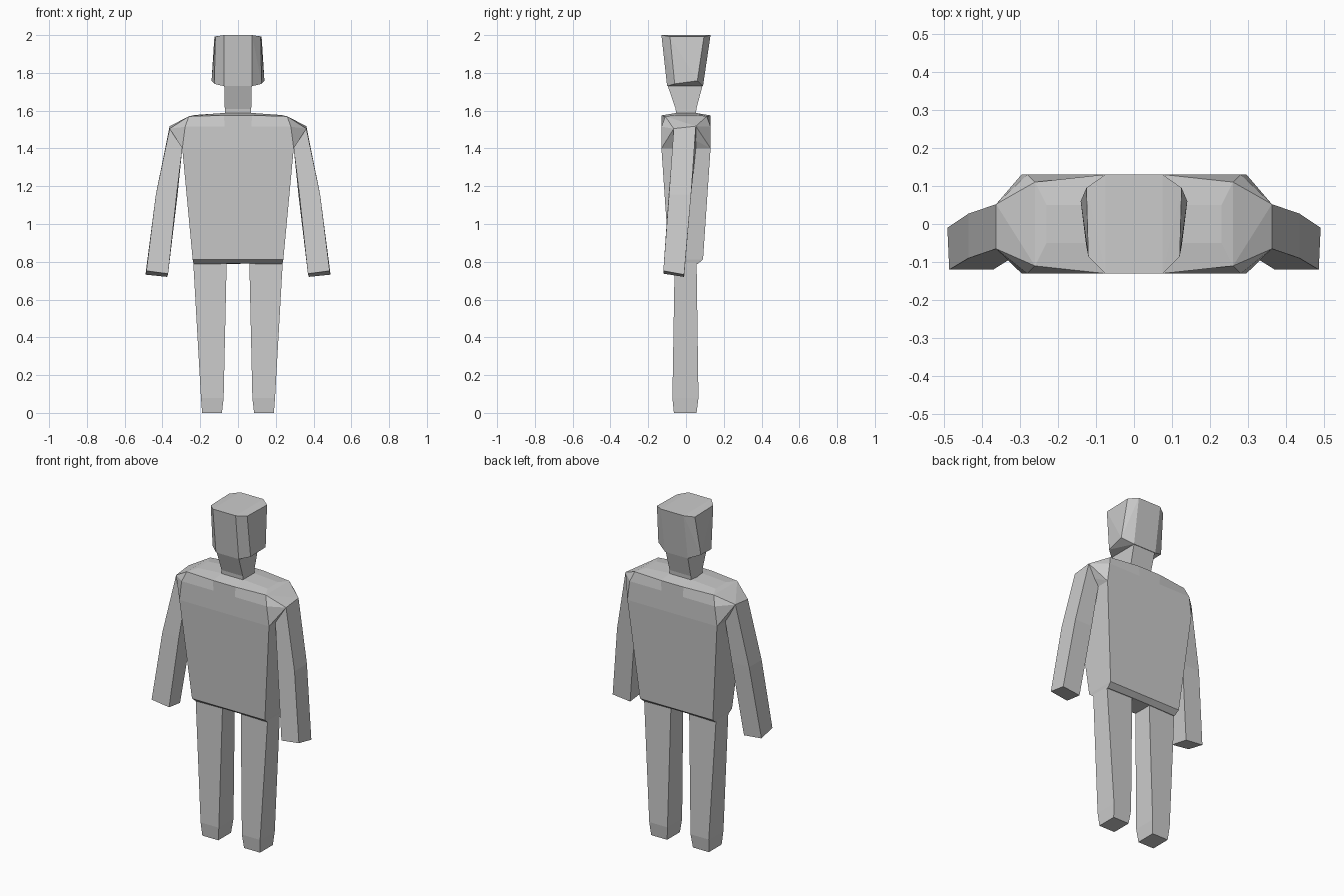
import bpy
import bmesh

cube = bpy.data.objects.get("Cube")
if cube:
    bpy.data.objects.remove(cube, do_unlink=True)

grey = bpy.data.materials.new("plain_grey")
grey.use_nodes = True
COLOUR = (0.6, 0.6, 0.6, 1)
grey.diffuse_color = COLOUR
grey.node_tree.nodes["Principled BSDF"].inputs["Base Color"].default_value = COLOUR


def finish(name, bm):
    bmesh.ops.recalc_face_normals(bm, faces=bm.faces)
    mesh = bpy.data.meshes.new(name)
    bm.to_mesh(mesh)
    bm.free()
    mesh.materials.append(grey)
    obj = bpy.data.objects.new(name, mesh)
    bpy.context.scene.collection.objects.link(obj)
    return obj


def loft(name, rings):
    """Skin a stack of equal rings and close both ends."""
    bm = bmesh.new()
    loops = [[bm.verts.new(p) for p in ring] for ring in rings]
    n = len(loops[0])
    for a, b in zip(loops, loops[1:]):
        for i in range(n):
            j = (i + 1) % n
            bm.faces.new((a[i], a[j], b[j], b[i]))
    bm.faces.new(loops[0][::-1])
    bm.faces.new(loops[-1])
    return finish(name, bm)


def hull(name, points):
    """Wrap points in a faceted convex block."""
    bm = bmesh.new()
    verts = [bm.verts.new(p) for p in points]
    bmesh.ops.convex_hull(bm, input=verts)
    bmesh.ops.dissolve_limit(bm, angle_limit=0.02, verts=bm.verts, edges=bm.edges)
    return finish(name, bm)


def rect(x0, x1, y0, y1, z):
    return [(x0, y0, z), (x1, y0, z), (x1, y1, z), (x0, y1, z)]


def flip(points, side):
    return [(x * side, y, z) for x, y, z in points]


# Head: wide flat top tapering to the jaw, with chamfered corners
half_head = [
    (0.075, -0.13, 2.0), (0.075, 0.13, 2.0),
    (0.12, -0.085, 1.992), (0.125, 0.095, 1.992),
    (0.075, -0.10, 1.73), (0.075, 0.09, 1.73),
    (0.125, -0.06, 1.742), (0.14, 0.06, 1.758),
]
hull("head", half_head + flip(half_head, -1))

# Neck: narrows front to back towards the shoulders
loft("neck", [
    rect(-0.07, 0.07, -0.052, 0.052, 1.57),
    rect(-0.07, 0.07, -0.055, 0.055, 1.61),
    rect(-0.073, 0.073, -0.098, 0.088, 1.735),
])


# Torso: each ring has a narrow middle panel and two side panels
def torso_ring(mid, w, y_mid, y_side, z_mid, z_side):
    front = [(-w, -y_side, z_side), (-mid, -y_mid, z_mid),
             (mid, -y_mid, z_mid), (w, -y_side, z_side)]
    return front + [(x, -y, z) for x, y, z in reversed(front)]


loft("torso", [
    torso_ring(0.055, 0.235, 0.06, 0.06, 0.79, 0.787),
    torso_ring(0.055, 0.24, 0.09, 0.09, 0.812, 0.812),
    torso_ring(0.065, 0.295, 0.13, 0.13, 1.4, 1.4),
    torso_ring(0.07, 0.28, 0.13, 0.13, 1.515, 1.515),
    torso_ring(0.075, 0.26, 0.13, 0.11, 1.575, 1.57),
    torso_ring(0.07, 0.23, 0.05, 0.05, 1.588, 1.577),
])

for side, label in ((1, "left"), (-1, "right")):
    # Shoulder wedge between torso corner and arm
    hull(label + "_shoulder", flip([
        (0.26, -0.11, 1.57), (0.26, 0.11, 1.57),
        (0.28, -0.13, 1.515), (0.28, 0.13, 1.515),
        (0.295, -0.13, 1.4), (0.295, 0.13, 1.4),
        (0.362, -0.065, 1.505), (0.362, 0.052, 1.518),
    ], side))

    # Arm: swings outward and forward down to a square end
    arm = [
        [(0.295, -0.07, 1.4), (0.362, -0.065, 1.505),
         (0.362, 0.052, 1.518), (0.295, 0.052, 1.4)],
        [(0.325, -0.092, 1.155), (0.435, -0.09, 1.155),
         (0.435, 0.027, 1.155), (0.32, 0.027, 1.155)],
        [(0.37, -0.12, 0.737), (0.485, -0.12, 0.752),
         (0.49, -0.01, 0.732), (0.375, -0.01, 0.72)],
    ]
    loft(label + "_arm", [flip(ring, side) for ring in arm])

    # Leg: tapers down to a small bevelled foot
    leg = [
        rect(0.085, 0.19, -0.064, 0.056, 0),
        rect(0.076, 0.196, -0.072, 0.066, 0.08),
        rect(0.06, 0.237, -0.06, 0.056, 0.8),
    ]
    loft(label + "_leg", [flip(ring, side) for ring in leg])
